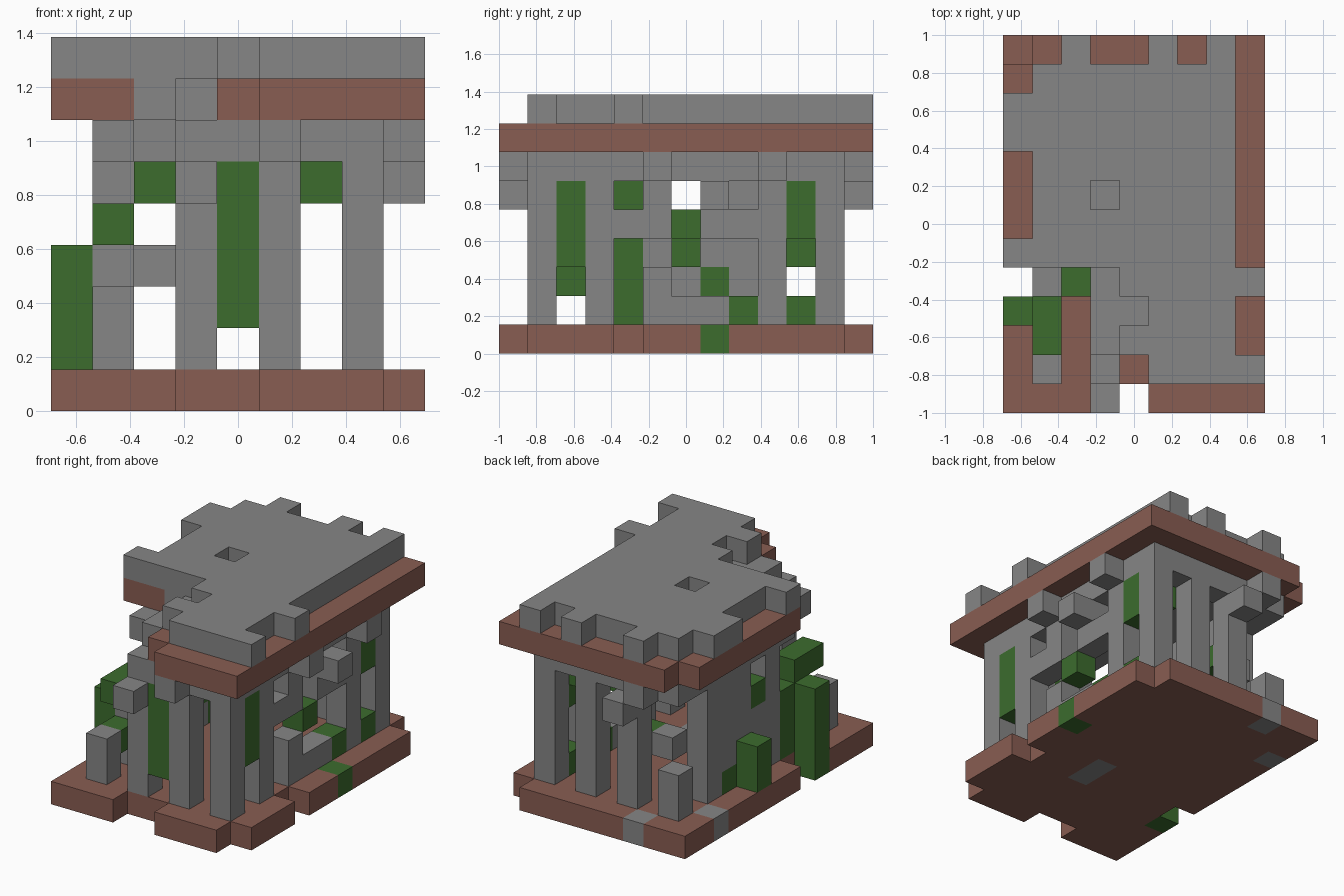
import bpy
import bmesh
from mathutils import Vector

cube = bpy.data.objects.get("Cube")
if cube:
    bpy.data.objects.remove(cube, do_unlink=True)

WIDE, DEEP = 9, 13
UNIT = 2 / DEEP


def make_material(name, colour):
    mat = bpy.data.materials.new(name)
    mat.use_nodes = True
    mat.diffuse_color = (*colour, 1)
    bsdf = next(n for n in mat.node_tree.nodes if n.type == 'BSDF_PRINCIPLED')
    bsdf.inputs["Base Color"].default_value = (*colour, 1)
    bsdf.inputs["Roughness"].default_value = 0.9
    return mat


materials = {
    "B": make_material("brown_clay", (0.25, 0.11, 0.085)),
    "G": make_material("grey_stone", (0.24, 0.24, 0.24)),
    "V": make_material("green_vine", (0.045, 0.15, 0.027)),
}
order = list(materials)
cells = {}   # cell -> (part name, colour key)


def add_layer(part, level, rows):
    """Rows run from back to front, characters from -x to +x."""
    for r, row in enumerate(rows):
        for i, key in enumerate(row):
            if key in materials:
                cells[i, DEEP - 1 - r, level] = (part, key)


def stack(part, key, i, j, low, high=None):
    for k in range(low, (high or low) + 1):
        cells[i, j, k] = (part, key)


full = "B" * WIDE

# Floor slab with chipped edges
add_layer("floor_slab", 0, [
    "BBGBBBBB.", full, "GBBBBBBBB", full, full, "BBBBBBBBV", full,
    "BBBBBGBBB", ".BBBBGBB.", "VBBBBBBBB", full, full, "BBB..BBB.",
])

# Front and back columns, one corner broken on each row
for j in (1, 11):
    for i in (3, 5, 7):
        stack("end_columns", "G", i, j, 1, 5)
    stack("broken_columns", "G", 1, j, 1, 2)

# Side columns
for j in (5, 7, 9):
    stack("left_columns", "G", 1, j, 1, 5)
stack("left_columns", "G", 1, 3, 1, 3)
for j in (3, 9):
    stack("right_columns", "G", 7, j, 1, 5)
stack("right_columns", "G", 7, 5, 1, 2)
stack("right_columns", "G", 7, 5, 4, 5)
stack("right_columns", "G", 7, 7, 4, 5)

# Wall remains between the left columns
stack("wall_remains", "G", 1, 6, 1, 3)
stack("wall_remains", "G", 1, 8, 2, 5)
stack("wall_remains", "G", 7, 6, 1)
stack("wall_remains", "G", 7, 7, 1)

# Loose blocks
for spot in ((3, 0, 5), (3, 12, 5), (2, 10, 3), (8, 7, 5),
             (7, 4, 4), (7, 8, 4)):
    stack("loose_blocks", "G", *spot)

# Lintel ring under the roof
add_layer("lintel", 6, [
    "..G......", ".GGGGGGG.", ".G.....G.", ".G.....GG", ".G.....G.",
    ".G.....G.", ".G.....G.", ".G.....GG", ".G.....G.", ".......G.",
    ".......G.", "...GGGGG.", ".....G...",
])

# Eaves band
side = "BGGGGGGGB"
add_layer("eaves", 7, [".BBBBBBBB"] + [side] * 6 + ["BBGGGGGGB"]
          + ["...GGGGGB"] * 3 + ["....BGGGB", ".....BBBB"])

# Weathered roof slab
add_layer("roof_slab", 8, [
    "..G..G.G.", ".GGGGGGG.", "GGGGGGGG.", "GGGGGGGG.", ".GGGGGGG.",
    ".GG.GGGG.", ".GGGGGGG.", "GGGGGGGG.", "....GGGGG", ".....GGG.",
    "....GGGG.", ".....GGGG",
])

# Vines climbing the ruins
for vine in ((0, 3, 1, 3), (1, 2, 2), (1, 2, 4), (1, 3, 4), (1, 4, 1, 3),
             (2, 4, 5), (4, 1, 2, 5), (0, 7, 1, 2), (1, 7, 2), (1, 8, 1),
             (1, 6, 4), (7, 2, 3, 5), (7, 6, 3), (7, 8, 1), (7, 10, 1),
             (7, 10, 4, 5), (6, 10, 5), (3, 10, 3)):
    stack("vines", "V", *vine)


def build(part):
    """Skin the outer faces of every cell of one part."""
    bm = bmesh.new()
    for cell, (owner, key) in cells.items():
        if owner != part:
            continue
        centre = Vector(cell) + Vector((0.5, 0.5, 0.5))
        for axis in range(3):
            for sign in (-1, 1):
                normal = Vector((0, 0, 0))
                normal[axis] = sign
                if tuple(int(c + n) for c, n in zip(cell, normal)) in cells:
                    continue
                u = Vector((0, 0, 0))
                u[(axis + 1) % 3] = 0.5
                v = normal.cross(u)
                mid = centre + normal / 2
                corners = (mid - u - v, mid + u - v, mid + u + v, mid - u + v)
                verts = [bm.verts.new((p - Vector((WIDE / 2, DEEP / 2, 0)))
                                      * UNIT) for p in corners]
                bm.faces.new(verts).material_index = order.index(key)
    bmesh.ops.remove_doubles(bm, verts=bm.verts, dist=UNIT / 100)
    bmesh.ops.dissolve_limit(bm, angle_limit=0.01, verts=bm.verts,
                             edges=bm.edges, delimit={'MATERIAL'})
    mesh = bpy.data.meshes.new(part)
    bm.to_mesh(mesh)
    bm.free()
    for mat in materials.values():
        mesh.materials.append(mat)
    bpy.context.collection.objects.link(bpy.data.objects.new(part, mesh))


for part in dict.fromkeys(owner for owner, key in cells.values()):
    build(part)
